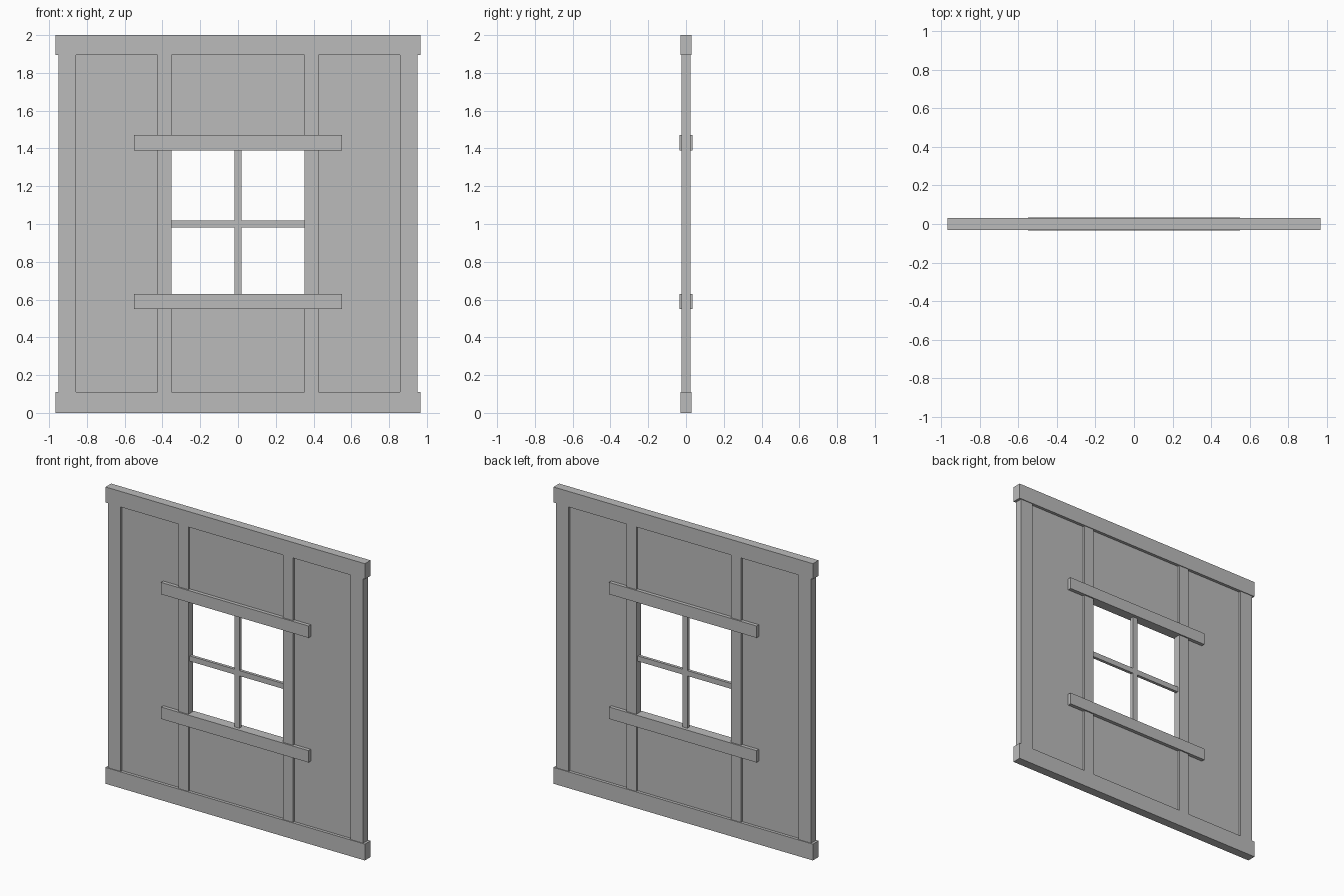
import bpy

cube = bpy.data.objects.get("Cube")
if cube:
    bpy.data.objects.remove(cube, do_unlink=True)

# Single plain grey
GREY = (0.5, 0.5, 0.5, 1.0)
grey = bpy.data.materials.new("plain_grey")
grey.use_nodes = True
grey.diffuse_color = GREY
bsdf = next(n for n in grey.node_tree.nodes if n.type == 'BSDF_PRINCIPLED')
bsdf.inputs["Base Color"].default_value = GREY


def box(name, x0, x1, z0, z1, half_depth):
    """Flat-sided block centred on the wall plane."""
    bpy.ops.mesh.primitive_cube_add(size=1, location=((x0 + x1) / 2, 0, (z0 + z1) / 2))
    obj = bpy.context.object
    obj.name = name
    obj.scale = (x1 - x0, half_depth * 2, z1 - z0)
    bpy.ops.object.transform_apply(location=False, rotation=False, scale=True)
    obj.data.materials.append(grey)
    return obj


# Wall layout
RAIL_X, EDGE = 0.967, 0.95
SIDE_IN, POST_OUT, POST_IN = 0.857, 0.427, 0.353
LOW, HIGH = 0.11, 1.895
SILL_TOP, HEAD_BOTTOM, BOARD = 0.63, 1.39, 0.08
RAIL_D, POST_D, PANEL_D, BOARD_D = 0.03, 0.025, 0.01, 0.034

# Bottom and top rails
box("bottom_rail", -RAIL_X, RAIL_X, 0, LOW, RAIL_D)
box("top_rail", -RAIL_X, RAIL_X, HIGH, 2, RAIL_D)

# Posts and outer panels on both sides
for side, s in (("left", 1), ("right", -1)):
    for part, a, b, depth in (("edge_post", SIDE_IN, EDGE, POST_D),
                              ("outer_panel", POST_OUT, SIDE_IN, PANEL_D),
                              ("window_post", POST_IN, POST_OUT, POST_D)):
        x0, x1 = sorted((a * s, b * s))
        box(f"{side}_{part}", x0, x1, LOW, HIGH, depth)

# Centre panels above and below the window
box("lower_panel", -POST_IN, POST_IN, LOW, SILL_TOP - BOARD, PANEL_D)
box("upper_panel", -POST_IN, POST_IN, HEAD_BOTTOM + BOARD, HIGH, PANEL_D)

# Window sill and head boards
box("window_sill", -0.55, 0.55, SILL_TOP - BOARD, SILL_TOP, BOARD_D)
box("window_head", -0.55, 0.55, HEAD_BOTTOM, HEAD_BOTTOM + BOARD, BOARD_D)

# Window cross bars
box("vertical_window_bar", -0.018, 0.018, SILL_TOP, HEAD_BOTTOM, 0.012)
box("horizontal_window_bar", -POST_IN, POST_IN, 0.982, 1.018, 0.01)
